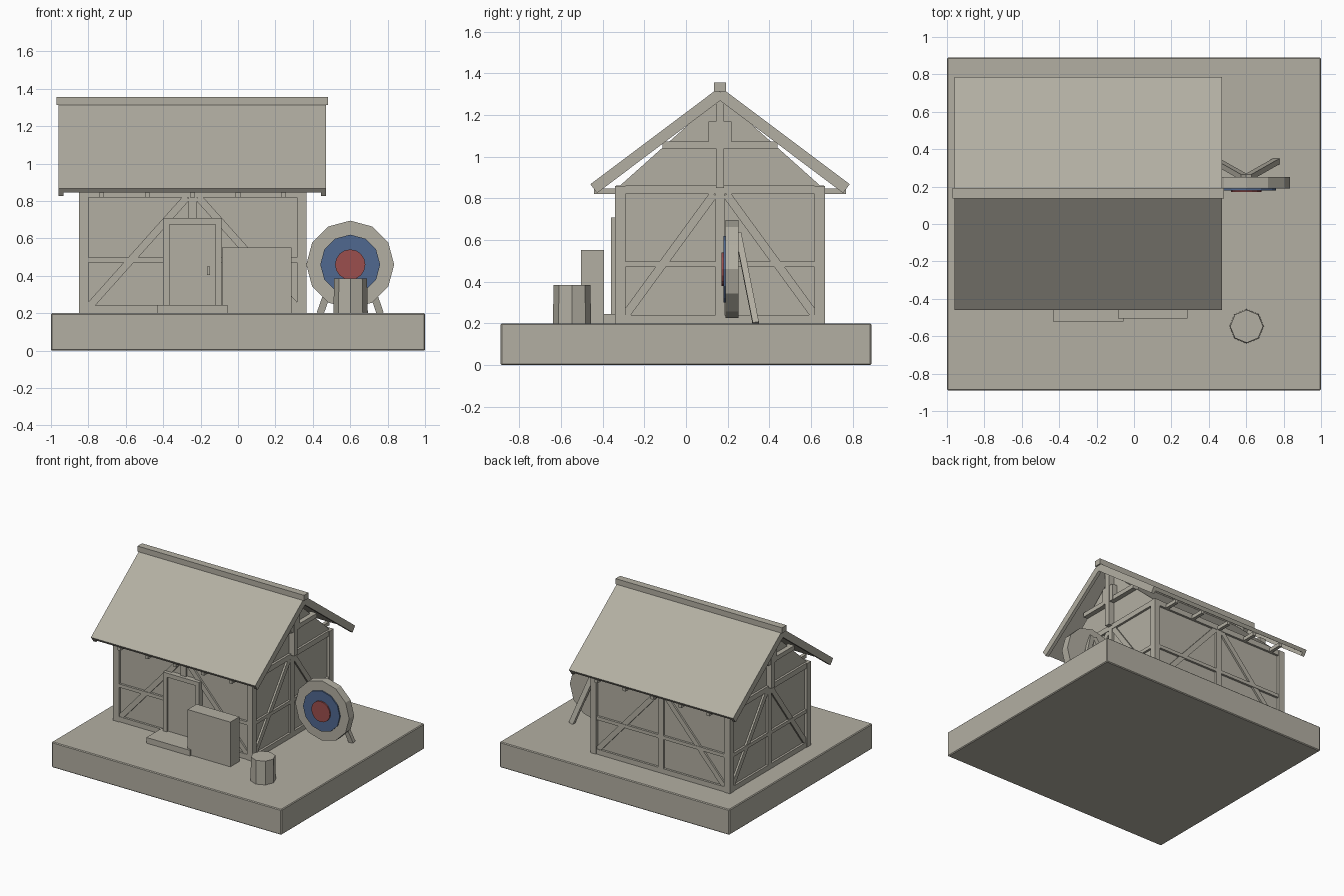
import bpy, bmesh, math
from mathutils import Matrix, Vector

cube = bpy.data.objects.get("Cube")
if cube:
    bpy.data.objects.remove(cube, do_unlink=True)


def material(name, rgb):
    m = bpy.data.materials.new(name)
    m.use_nodes = True
    m.diffuse_color = (*rgb, 1)
    m.node_tree.nodes["Principled BSDF"].inputs["Base Color"].default_value = (*rgb, 1)
    return m


stone = material("warm_grey", (0.45, 0.43, 0.365))
blue = material("target_blue", (0.08, 0.14, 0.28))
red = material("target_red", (0.33, 0.078, 0.074))


def finish(name, bm, mat=stone):
    bmesh.ops.recalc_face_normals(bm, faces=bm.faces)
    mesh = bpy.data.meshes.new(name)
    bm.to_mesh(mesh)
    bm.free()
    mesh.materials.append(mat)
    obj = bpy.data.objects.new(name, mesh)
    bpy.context.collection.objects.link(obj)
    return obj


def box(name, x, y, z):
    """Box spanning three (low, high) ranges."""
    bm = bmesh.new()
    size = [r[1] - r[0] for r in (x, y, z)]
    mid = Vector([sum(r) / 2 for r in (x, y, z)])
    bmesh.ops.create_cube(bm, size=1, matrix=Matrix.Translation(mid) @ Matrix.Diagonal((*size, 1)))
    return finish(name, bm)


def bar(name, a, b, width, depth, normal):
    """Straight timber from a to b, its depth measured along normal."""
    a, b = Vector(a), Vector(b)
    along = (b - a).normalized()
    side = Vector(normal).cross(along).normalized()
    up = along.cross(side)
    turn = Matrix((along, side, up)).transposed().to_4x4()
    bm = bmesh.new()
    bmesh.ops.create_cube(bm, size=1, matrix=Matrix.Translation((a + b) / 2) @ turn
                          @ Matrix.Diagonal(((b - a).length, width, depth, 1)))
    return finish(name, bm)


def drum(name, sides, r1, r2, depth, place, mat=stone):
    bm = bmesh.new()
    bmesh.ops.create_cone(bm, cap_ends=True, segments=sides, radius1=r1, radius2=r2,
                          depth=depth, matrix=place)
    return finish(name, bm, mat)


# Ground slab
base = box("ground_slab", (-1, 1), (-0.89, 0.89), (0, 0.2))
bevel = base.modifiers.new("edge", "BEVEL")
bevel.width, bevel.segments = 0.006, 1

# House extents
X0, X1, Y0, Y1 = -0.85, 0.365, -0.34, 0.667
CX, CY = (X0 + X1) / 2, (Y0 + Y1) / 2
SILL, EAVE, INSET, POST = 0.24, 0.82, 0.022, 0.05

# Plaster walls with gables, as one extruded profile
bm = bmesh.new()
profile = [(Y0 + INSET, 0.2), (Y1 - INSET, 0.2), (Y1 - INSET, 0.86), (CY, 1.29), (Y0 + INSET, 0.86)]
face = bm.faces.new([bm.verts.new((X0 + INSET, y, z)) for y, z in profile])
ext = bmesh.ops.extrude_face_region(bm, geom=[face])
bmesh.ops.translate(bm, vec=(X1 - X0 - 2 * INSET, 0, 0),
                    verts=[v for v in ext["geom"] if isinstance(v, bmesh.types.BMVert)])
finish("plaster_walls", bm)

# Corner posts
for x in (X0, X1 - POST):
    for y in (Y0, Y1 - POST):
        box("corner_post", (x, x + POST), (y, y + POST), (0.2, 0.86))

RAILS = {"sill_beam": (0.2, SILL), "middle_rail": (0.47, 0.497), "top_beam": (EAVE, 0.862)}

# Timber frame of the front and back walls
for side, y, out in (("front", Y0, -1), ("back", Y1, 1)):
    span = tuple(sorted((y - out * 0.005, y - out * POST)))
    for part, z in RAILS.items():
        box(f"{side}_{part}", (X0 + POST, X1 - POST), span, z)
    box(f"{side}_middle_post", (CX - 0.023, CX + 0.023), span, (0.2, EAVE))
    for s in (-1, 1):
        yb = y - out * 0.025
        bar(f"{side}_brace", (CX + s * (CX - X0 - POST), yb, SILL - 0.01),
            (CX + s * 0.03, yb, EAVE), 0.04, 0.034, (0, 1, 0))

# Timber frame of the two gable walls
for side, x, out in (("right", X0, -1), ("left", X1, 1)):
    span = tuple(sorted((x - out * 0.005, x - out * POST)))
    for part, z in RAILS.items():
        box(f"{side}_{part}", span, (Y0 + POST, Y1 - POST), z)
    box(f"{side}_middle_post", span, (CY - 0.022, CY + 0.022), (0.2, EAVE))
    for s in (-1, 1):
        xb = x - out * 0.025
        bar(f"{side}_brace", (xb, CY + s * (CY - Y0 - POST), SILL),
            (xb, CY + s * 0.03, EAVE), 0.04, 0.034, (1, 0, 0))
    # Gable truss
    near, far = x - out * 0.04, x + out * 0.025
    box(f"{side}_king_post", tuple(sorted((near, far))), (CY - 0.02, CY + 0.02), (0.85, 1.29))
    box(f"{side}_collar_beam", tuple(sorted((near, far - out * 0.01))),
        (CY - 0.276, CY + 0.276), (1.04, 1.074))
    box(f"{side}_collar_block", tuple(sorted((near, far - out * 0.005))),
        (CY - 0.055, CY + 0.055), (1.04, 1.17))

# Ceiling joists poking out under the eaves
for i in range(5):
    x = CX + (i - 2) * 0.243
    box("ceiling_joist", (x - 0.013, x + 0.013), (CY - 0.605, CY + 0.605), (0.82, 0.848))

# Roof slopes with verge rafters at both ends
RX0, RX1 = -0.96, 0.47
for s in (-1, 1):
    top, foot = Vector((0, CY + s * 0.012, 1.326)), Vector((0, CY + s * 0.622, 0.868))
    along = (foot - top).normalized()
    normal = Vector((0, -s * along.z, s * along.y))
    slab_mid, rafter_mid = normal * -0.014, normal * -0.04
    mid = Vector(((RX0 + RX1) / 2, 0, 0))
    bar("roof_slope", top + mid + slab_mid, foot + mid + slab_mid, RX1 - RX0, 0.028, normal)
    for x in (RX0 + 0.013, RX1 - 0.013):
        end = Vector((x, 0, 0))
        bar("verge_rafter", top + end + rafter_mid, foot + end + rafter_mid, 0.026, 0.026, normal)
box("ridge_beam", (RX0 - 0.01, RX1 + 0.01), (CY - 0.028, CY + 0.028), (1.313, 1.357))

# Door with frame, handle and step
for x in (-0.40, -0.12):
    box("door_jamb", (x, x + 0.033), (-0.36, -0.31), (0.2, 0.708))
box("door_lintel", (-0.40, -0.087), (-0.36, -0.31), (0.675, 0.708))
box("door_leaf", (-0.37, -0.12), (-0.345, -0.31), (0.2, 0.678))
box("door_handle", (-0.166, -0.15), (-0.358, -0.34), (0.405, 0.45))
box("door_step", (-0.433, -0.055), (-0.52, -0.33), (0.2, 0.245))

# Crate and stump in front of the house
box("crate", (-0.085, 0.287), (-0.505, -0.393), (0.2, 0.552))
drum("stump", 8, 0.092, 0.088, 0.185, Matrix.Translation((0.602, -0.547, 0.2925)))

# Round target: three stacked discs facing the front
for name, r, y0, y1, sides, mat in (("target_board", 0.235, 0.19, 0.252, 12, stone),
                                    ("target_ring", 0.16, 0.18, 0.2, 12, blue),
                                    ("target_centre", 0.081, 0.17, 0.19, 16, red)):
    place = Matrix.Translation((0.60, (y0 + y1) / 2, 0.46)) @ Matrix.Rotation(math.pi / 2, 4, "X")
    drum(name, sides, r, r, y1 - y0, place, mat)

# Splayed legs behind the target
for s in (-1, 1):
    bar("target_leg", (0.60 + s * 0.01, 0.25, 0.63), (0.60 + s * 0.16, 0.335, 0.2),
        0.038, 0.03, (0, 1, 0))
